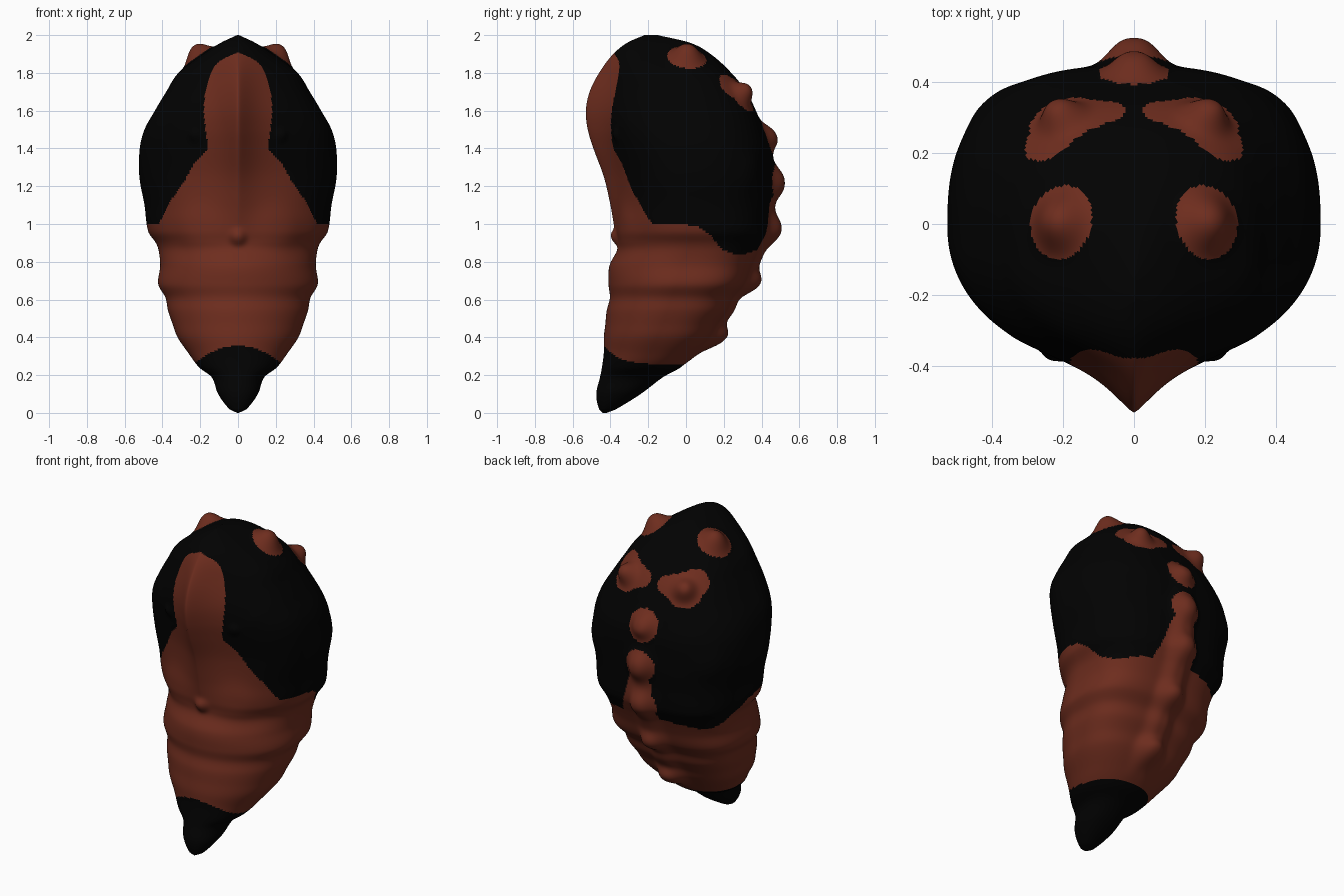
import bpy, bmesh, math
from mathutils import Vector

old = bpy.data.objects.get("Cube")
if old:
    bpy.data.objects.remove(old, do_unlink=True)

RINGS, SIDES = 270, 300


def material(name, rgb):
    mat = bpy.data.materials.new(name)
    mat.use_nodes = True
    color = (*rgb, 1)
    mat.diffuse_color = color
    bsdf = mat.node_tree.nodes["Principled BSDF"]
    bsdf.inputs["Base Color"].default_value = color
    bsdf.inputs["Roughness"].default_value = .8
    return mat


def curve(points, t):
    """Smooth interpolation of rows (key, values...) at t."""
    t = min(max(t, points[0][0]), points[-1][0])
    i = 0
    while i < len(points) - 2 and t > points[i + 1][0]:
        i += 1
    a, b = points[i], points[i + 1]
    before, after = points[max(i - 1, 0)], points[min(i + 2, len(points) - 1)]
    span = b[0] - a[0]
    u = (t - a[0]) / span
    out = []
    for k in range(1, len(a)):
        m0 = (b[k] - before[k]) / (b[0] - before[0]) * span
        m1 = (after[k] - a[k]) / (after[0] - a[0]) * span
        out.append((2*u**3 - 3*u*u + 1) * a[k] + (u**3 - 2*u*u + u) * m0
                   + (3*u*u - 2*u**3) * b[k] + (u**3 - u*u) * m1)
    return out


# Body profile: height, front depth, back depth, half width
PROFILE = [
    (0, -.44, -.42, .004), (.02, -.46, -.37, .045), (.1, -.475, -.24, .105),
    (.19, -.455, -.12, .14), (.24, -.445, -.03, .205), (.32, -.435, .06, .265),
    (.4, -.435, .13, .32), (.47, -.427, .17, .346), (.54, -.42, .22, .37),
    (.61, -.403, .25, .384), (.68, -.41, .31, .422), (.78, -.405, .35, .412),
    (.86, -.365, .385, .42), (.9, -.36, .405, .435), (.96, -.375, .43, .475),
    (1.1, -.4, .44, .495), (1.25, -.435, .445, .522), (1.4, -.49, .44, .52),
    (1.5, -.52, .41, .495), (1.6, -.53, .37, .44), (1.7, -.51, .32, .38),
    (1.8, -.46, .24, .315), (1.9, -.385, .13, .185), (1.96, -.31, .02, .09),
    (2, -.22, -.15, .005),
]
# Height of the beak ridge along the front, and of the spine ridge along the back
KEEL = [(.9, 0), (1, .03), (1.2, .07), (1.4, .11), (1.6, .13), (1.75, .12), (1.87, .07), (2, 0)]
SPINE = [(.26, 0), (.4, .03), (.6, .035), (.9, .035), (1.2, .025), (1.4, .012), (1.55, 0)]
# Squareness of the back half and of the front half
SQUARE = [(.25, 2.2, 2.1), (.42, 2.9, 2), (.85, 3, 2), (1.05, 2.7, 2.15), (1.8, 2.6, 2.15)]
# Half width of the brown face stripe
FACE = [(.95, .44), (1.1, .37), (1.2, .3), (1.32, .23), (1.39, .168), (1.5, .172),
        (1.6, .18), (1.7, .172), (1.8, .14), (1.86, .1), (1.91, 0)]
# Lower edge of the black hood, from front to back
HOOD = [(-.25, 1.03), (-.15, 1), (.04, .99), (.12, .95), (.19, .87), (.3, .84), (.45, .9)]

# Knobs: position, radius, height, radius of the brown patch around each
KNOBS = [
    ((.185, 0, 1.85), .078, .08, .108),    # crown horns
    ((.2, .3, 1.69), .06, .06, .108),      # rear horns
    ((0, .42, 1.46), .07, .05, .1),        # knobs down the spine
    ((0, .45, 1.22), .085, .055, .1),
    ((0, .43, .97), .08, .045, .1),
    ((0, .31, .7), .075, .055, 0),
    ((0, .13, .41), .08, .06, 0),
    ((.3, -.26, 1.53), .05, .03, 0),       # eyes
    ((.22, -.35, 1.47), .035, .02, 0),
    ((0, -.36, .93), .04, .03, 0),         # chest nub
    ((.2, -.3, .98), .12, .015, 0),        # chest lobes
    ((.4, .34, 1.27), .09, .012, 0),       # shoulder swellings
]
PATCHES = [(Vector(p), size) for p, _, _, size in KNOBS if size]
# The rear horn patches reach inward and up
PATCHES += [(Vector(p), size) for p, size in
            [((.13, .315, 1.7), .075), ((.08, .32, 1.7), .055), ((.24, .25, 1.73), .085)]]
CORE = [Vector((0, -.05, min(p[2], 1.4))) for p, *_ in KNOBS]


def body_ring(z):
    """Cross-section of the plain body at height z."""
    front, back, width = curve(PROFILE, z)
    keel, spine = curve(KEEL, z)[0], curve(SPINE, z)[0]
    back_power, front_power = curve(SQUARE, z)
    mid = (front + back) / 2
    front += keel
    points = []
    for j in range(SIDES):
        angle = math.tau * j / SIDES
        c, s = math.cos(angle), math.sin(angle)
        power = back_power if s > 0 else front_power
        r = (abs(c)**power + abs(s)**power) ** (-1 / power)
        x = width * r * c
        if s > 0:
            y = mid + r * s * (back - mid) + spine * math.exp(-(abs(x) / .075) ** 3)
        else:
            y = mid + r * s * (mid - front) - keel * math.exp(-(abs(x) / .1) ** 1.3)
        points.append(Vector((x, y, z)))
    return points


def with_knobs(p):
    """Push the surface out around every knob, mirrored across x."""
    side = -1 if p.x < 0 else 1
    q = Vector((abs(p.x), p.y, p.z))
    shift = Vector()
    for (centre, radius, height, _), core in zip(KNOBS, CORE):
        spot = Vector(centre)
        distance = (q - spot).length / radius
        if distance < 3:
            shift += (spot - core).normalized() * height * math.exp(-distance ** 2.8)
    return p + Vector((shift.x * side, shift.y, shift.z))


def is_black(p):
    x, y, z = abs(p.x), p.y, p.z
    if z < .5:                               # tail tip
        peak = .1 * max(0, 1 - (x / .24) ** 2) if y < -.2 else 0
        return z < .255 + peak
    if z < curve(HOOD, y)[0]:
        return False
    q = Vector((x, y, z))
    if any((q - c).length < size for c, size in PATCHES):
        return False
    if y < -.1 and z < 1.91 and x < curve(FACE, z)[0]:
        return False
    # Spine stripe, flaring more on the left side
    flare = .35 if p.x > 0 else .1
    return not (y > .2 and z < 1.28 and x < .06 + flare * max(0, 1.2 - z))


# Cocoon body lofted from rings
bm = bmesh.new()
rings, plain = [], {}
for i in range(RINGS + 1):
    ring = []
    for p in body_ring(1 - math.cos(math.pi * i / RINGS)):
        vert = bm.verts.new(with_knobs(p))
        plain[vert] = p
        ring.append(vert)
    rings.append(ring)
for low, high in zip(rings, rings[1:]):
    for j in range(SIDES):
        k = (j + 1) % SIDES
        bm.faces.new((low[j], low[k], high[k], high[j]))
bm.faces.new(rings[0][::-1])
bm.faces.new(rings[-1])

for face in bm.faces:
    centre = sum((plain[v] for v in face.verts), Vector()) / len(face.verts)
    face.material_index = 1 if is_black(centre) else 0
    face.smooth = True
bmesh.ops.recalc_face_normals(bm, faces=bm.faces)

mesh = bpy.data.meshes.new("cocoon_body")
bm.to_mesh(mesh)
bm.free()
mesh.materials.append(material("reddish brown", (.155, .026, .013)))
mesh.materials.append(material("black", (.0006, .0006, .0006)))
body = bpy.data.objects.new("cocoon_body", mesh)
bpy.context.collection.objects.link(body)
